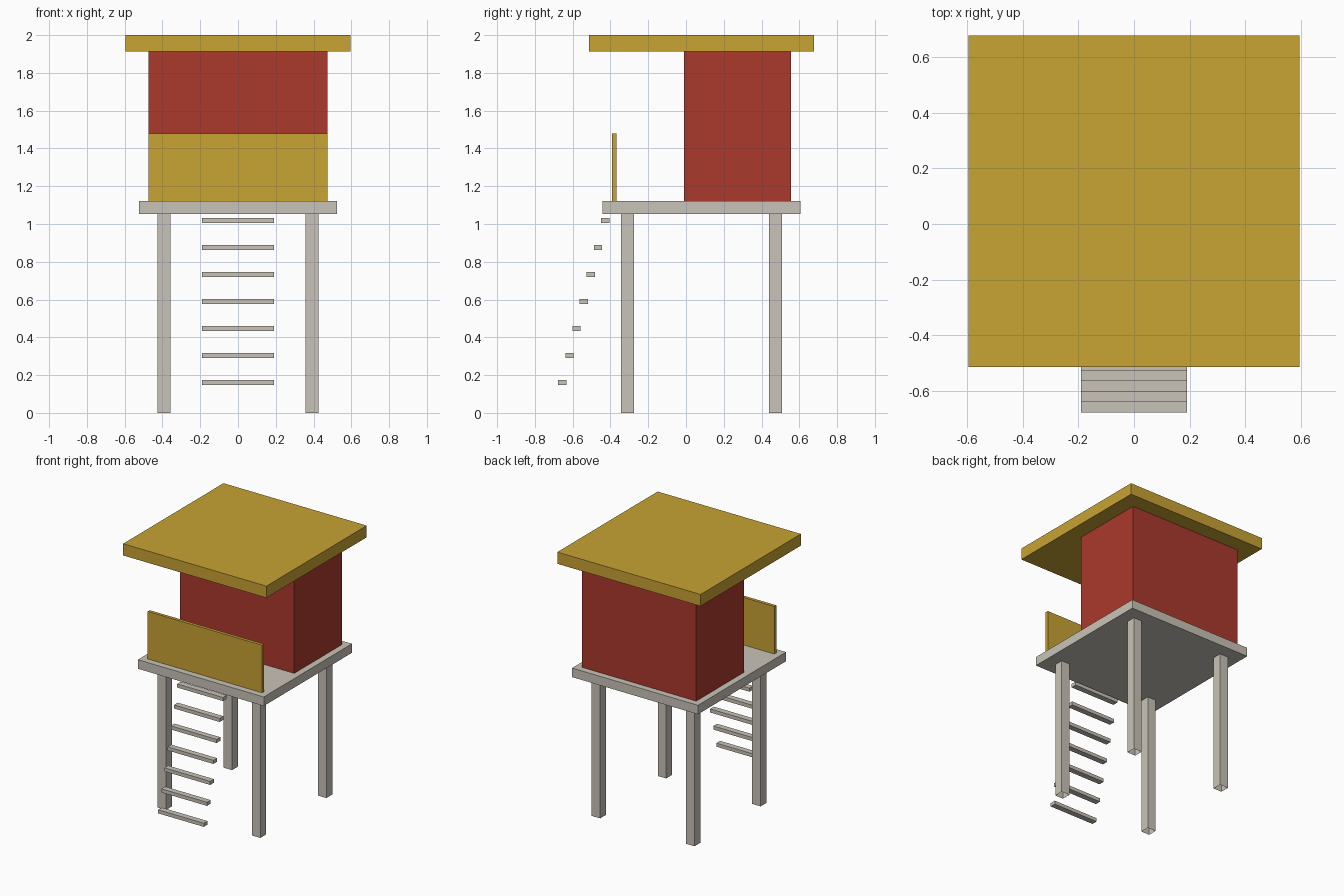
import bpy, bmesh

default = bpy.data.objects.get("Cube")
if default:
    bpy.data.objects.remove(default, do_unlink=True)


def material(name, rgb):
    mat = bpy.data.materials.new(name)
    mat.use_nodes = True
    mat.diffuse_color = (*rgb, 1)
    mat.node_tree.nodes["Principled BSDF"].inputs["Base Color"].default_value = (*rgb, 1)
    return mat


gold = material("golden yellow", (0.578, 0.366, 0.033))
red = material("barn red", (0.407, 0.041, 0.026))
timber = material("pale timber", (0.584, 0.552, 0.479))


def box(name, x, y, z, mat, open_bottom=False):
    """Box from (min, max) ranges on each axis."""
    bm = bmesh.new()
    bmesh.ops.create_cube(bm, size=1)
    for v in bm.verts:
        v.co = [(lo + hi) / 2 + c * (hi - lo) for c, (lo, hi) in zip(v.co, (x, y, z))]
    bm.normal_update()
    if open_bottom:
        under = [f for f in bm.faces if f.normal.z < -0.5]
        bmesh.ops.delete(bm, geom=under, context="FACES")
    mesh = bpy.data.meshes.new(name)
    bm.to_mesh(mesh)
    bm.free()
    mesh.materials.append(mat)
    obj = bpy.data.objects.new(name, mesh)
    bpy.context.collection.objects.link(obj)
    return obj


MID_Y = 0.082          # centre of deck and roof
DECK_LOW, DECK_TOP, ROOF_LOW = 1.053, 1.121, 1.912


def around(centre, half):
    return (centre - half, centre + half)


# Deck, cabin, front wall and roof
box("deck", around(0, 0.523), around(MID_Y, 0.523), (DECK_LOW, DECK_TOP), timber)
box("cabin", around(0, 0.475), (-0.011, 0.557), (DECK_TOP, ROOF_LOW), red)
box("front_wall", around(0, 0.475), (-0.393, -0.369), (DECK_TOP, 1.478), gold)
box("roof", around(0, 0.595), around(MID_Y, 0.595), (ROOF_LOW, 2.0), gold)

# Four hollow-ended legs
for side, sx in (("right", -1), ("left", 1)):
    for end, sy in (("front", -1), ("back", 1)):
        box(f"{end}_{side}_leg", around(sx * 0.392, 0.035),
            around(MID_Y + sy * 0.392, 0.035), (0, DECK_LOW), timber, open_bottom=True)

# Sloping ladder of separate rungs
RUNGS = 7
for i in range(RUNGS):
    t = i / (RUNGS - 1)
    box(f"ladder_rung_{i + 1}", around(0, 0.19), around(-0.655 + 0.227 * t, 0.022),
        around(0.16 + 0.858 * t, 0.0135), timber)
